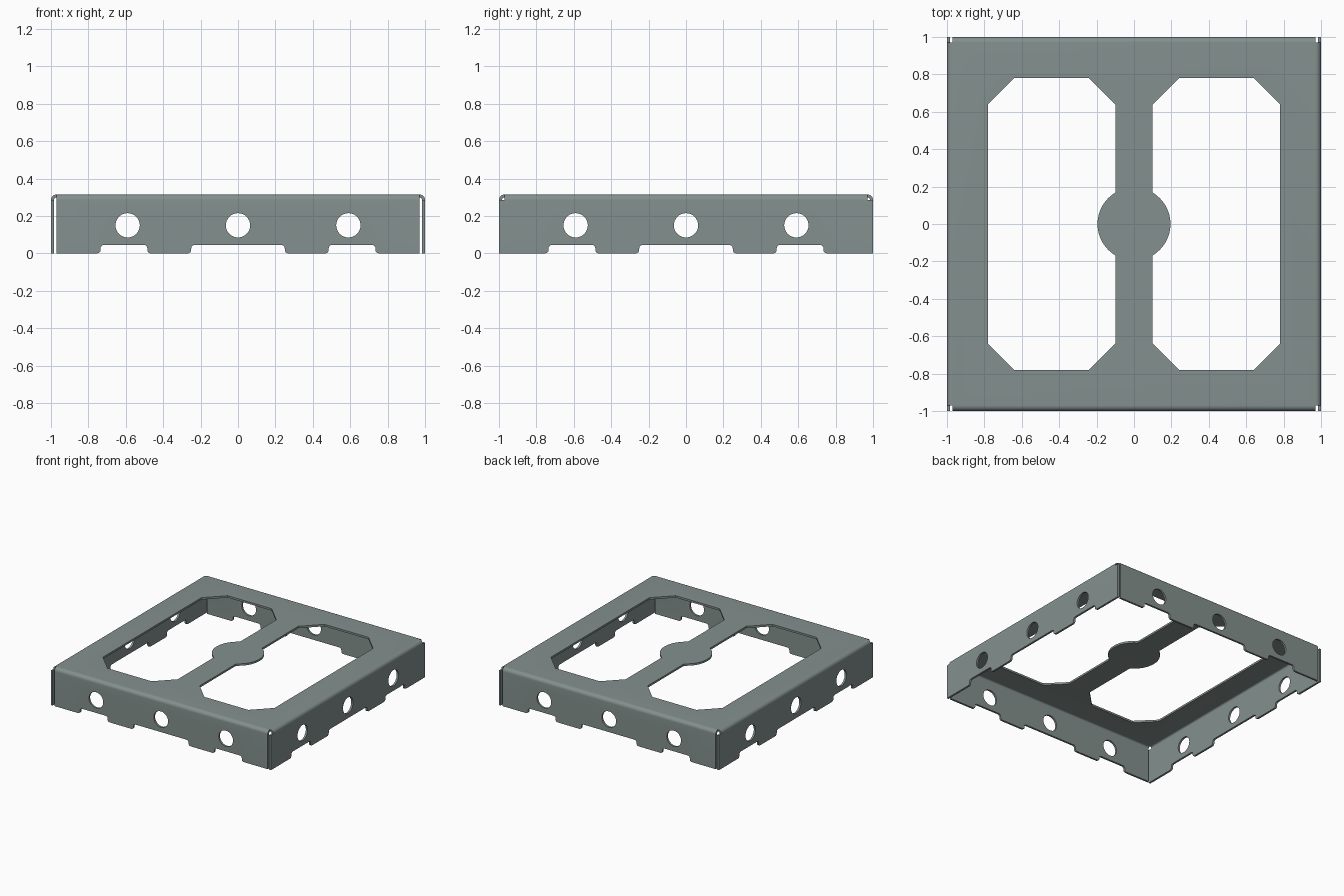
import bpy
import bmesh
from math import sin, cos, pi, acos, radians
from mathutils import Matrix, Vector

if "Cube" in bpy.data.objects:
    bpy.data.objects.remove(bpy.data.objects["Cube"])

HEIGHT = 0.315
RADIUS = 0.03            # outer bend radius
THICK = 0.016            # sheet thickness
EDGE = 1 - RADIUS        # where the flat sheet meets its bends
BEND_Z = HEIGHT - RADIUS
STEPS = 8

bm = bmesh.new()


def arc(cx, cy, r, start, end, n):
    return [(cx + r * cos(start + (end - start) * i / n),
             cy + r * sin(start + (end - start) * i / n)) for i in range(n + 1)]


def fill(loops, place):
    """Fill an outline with holes; place maps 2D points into space."""
    edges = []
    for loop in loops:
        verts = [bm.verts.new(place(u, v)) for u, v in loop]
        edges += [bm.edges.new((a, b)) for a, b in zip(verts, verts[1:] + verts[:1])]
    bmesh.ops.triangle_fill(bm, edges=edges, use_beauty=True)


def notch(left, right, depth=0.045, r=0.018):
    """Rounded relief cut in the lower edge, listed from left to right."""
    half = arc(-r, r, r, -pi / 2, 0, 4) + arc(r, depth - r, r, pi, pi / 2, 4)
    return [(left + u, v) for u, v in half] + [(right - u, v) for u, v in reversed(half)]


# Top sheet with two chamfered windows and a round centre boss
def window(side):
    x0, x1, y1, cut, boss = 0.10, 0.78, 0.78, 0.14, 0.195
    a = acos(x0 / boss)
    pts = arc(0, 0, boss, -a, a, 24)
    pts += [(x0, y1 - cut), (x0 + cut, y1), (x1 - cut, y1), (x1, y1 - cut),
            (x1, cut - y1), (x1 - cut, -y1), (x0 + cut, -y1), (x0, cut - y1)]
    return [(side * x, y) for x, y in pts]


square = [(-EDGE, -EDGE), (EDGE, -EDGE), (EDGE, EDGE), (-EDGE, EDGE)]
fill([square, window(1), window(-1)], lambda u, v: (u, v, HEIGHT))

# Four bent flanges; the left and right ones reach past the bend ends
for k in range(4):
    turn = Matrix.Rotation(k * pi / 2, 3, 'Z')
    half = 1.0 if k % 2 else EDGE

    profile = arc(-EDGE, BEND_Z, RADIUS, pi / 2, pi, STEPS)
    rows = [[bm.verts.new(turn @ Vector((x, y, z))) for x in (-EDGE, EDGE)]
            for y, z in profile]
    for a, b in zip(rows, rows[1:]):
        bm.faces.new((a[0], b[0], b[1], a[1]))

    outline = [(-half, 0)] + notch(-0.735, -0.485) + notch(-0.25, 0.25)
    outline += notch(0.485, 0.735) + [(half, 0)]
    if half > EDGE:
        outline += [(half, BEND_Z), (EDGE, BEND_Z), (-EDGE, BEND_Z), (-half, BEND_Z)]
    else:
        outline += [(half, BEND_Z), (-half, BEND_Z)]
    holes = [arc(x, 0.15, 0.065, 0, 2 * pi, 32)[:-1] for x in (-0.59, 0, 0.59)]
    fill([outline] + holes, lambda u, v: turn @ Vector((u, -1, v)))

# Weld the sheet and face it outwards
bmesh.ops.remove_doubles(bm, verts=bm.verts, dist=0.0005)
bmesh.ops.recalc_face_normals(bm, faces=bm.faces)
bm.normal_update()
top_face = max(bm.faces, key=lambda f: f.calc_center_median().z)
if top_face.normal.z < 0:
    bmesh.ops.reverse_faces(bm, faces=bm.faces)

mesh = bpy.data.meshes.new("folded_sheet_tray")
bm.to_mesh(mesh)
bm.free()
tray = bpy.data.objects.new("folded_sheet_tray", mesh)
bpy.context.collection.objects.link(tray)

# Grey metal
metal = bpy.data.materials.new("grey_green_metal")
metal.use_nodes = True
colour = (0.23, 0.28, 0.27, 1)
metal.diffuse_color = colour
metal.node_tree.nodes["Principled BSDF"].inputs["Base Color"].default_value = colour
mesh.materials.append(metal)

# Sheet thickness, inwards from the outer skin
for ob in bpy.context.selected_objects:
    ob.select_set(False)
bpy.context.view_layer.objects.active = tray
tray.select_set(True)
solid = tray.modifiers.new("sheet_thickness", 'SOLIDIFY')
solid.thickness = THICK
solid.offset = -1
solid.use_even_offset = True
bpy.ops.object.modifier_apply(modifier=solid.name)
bpy.ops.object.shade_smooth_by_angle(angle=radians(30))
